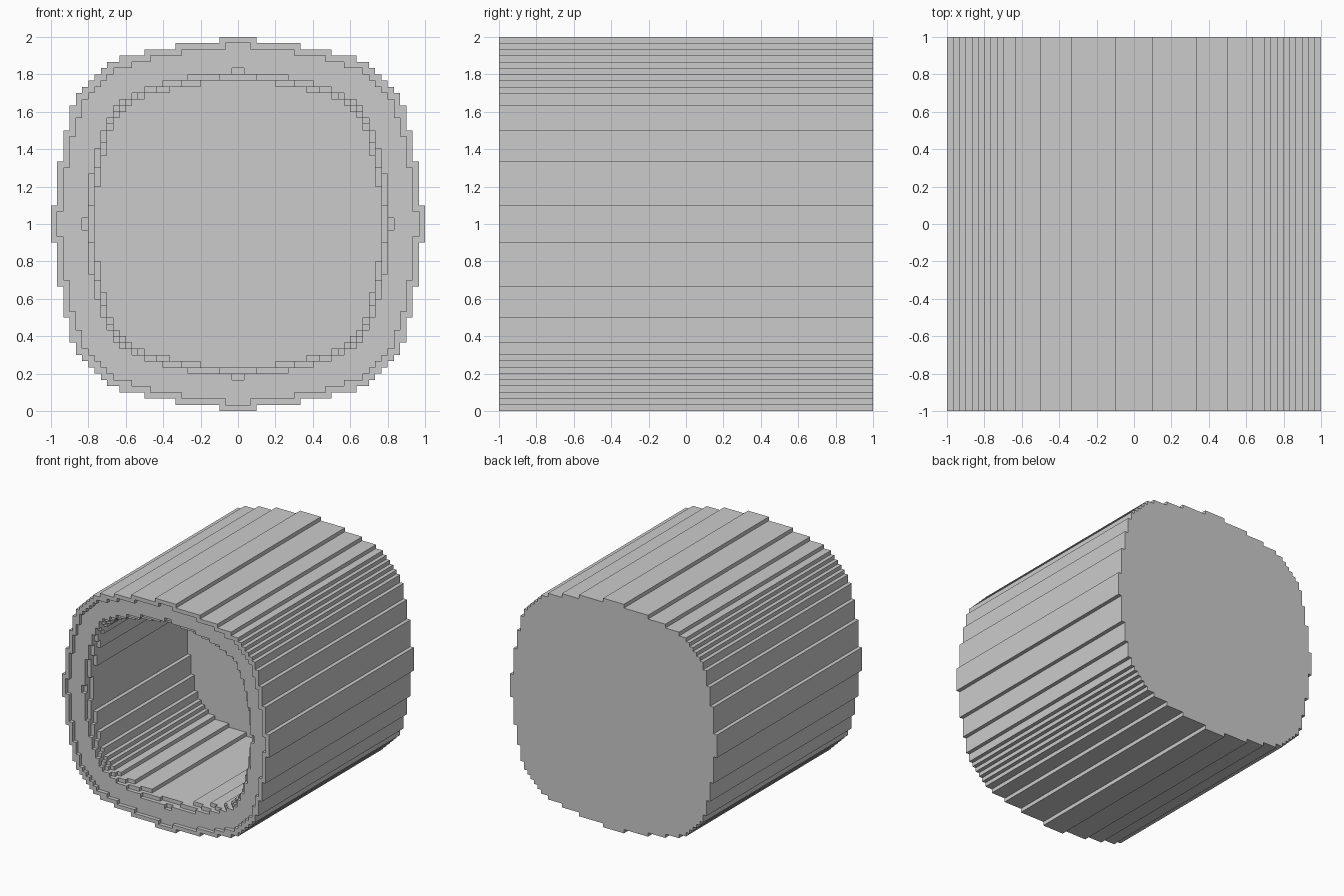
import bpy
import bmesh

cube = bpy.data.objects.get("Cube")
if cube:
    bpy.data.objects.remove(cube, do_unlink=True)

UNIT = 1 / 30  # width of one stair step

grey = bpy.data.materials.new("plain grey")
grey.use_nodes = True
grey.diffuse_color = (0.6, 0.6, 0.6, 1)
bsdf = next(n for n in grey.node_tree.nodes if n.type == 'BSDF_PRINCIPLED')
bsdf.inputs["Base Color"].default_value = (0.6, 0.6, 0.6, 1)


def stair_outline(steps):
    """Closed stepped outline, symmetric about both axes and the diagonal."""
    quarter = []
    for i, x in enumerate(steps):
        height = steps[-1 - i]
        quarter.append((x, height))
        if i < len(steps) - 1:
            quarter.append((x, steps[-2 - i]))
    outline = []
    for _ in range(4):
        outline += quarter
        quarter = [(z, -x) for x, z in quarter]
    return outline


def stepped_prism(name, steps, front, back):
    """Solid with a stepped outline running along y."""
    bm = bmesh.new()
    verts = [bm.verts.new((x * UNIT, front, 1 + z * UNIT))
             for x, z in stair_outline(steps)]
    face = bm.faces.new(verts)
    result = bmesh.ops.extrude_face_region(bm, geom=[face], use_keep_orig=True)
    moved = [v for v in result["geom"] if isinstance(v, bmesh.types.BMVert)]
    bmesh.ops.translate(bm, verts=moved, vec=(0, back - front, 0))
    bmesh.ops.recalc_face_normals(bm, faces=bm.faces[:])
    mesh = bpy.data.meshes.new(name)
    bm.to_mesh(mesh)
    bm.free()
    mesh.materials.append(grey)
    obj = bpy.data.objects.new(name, mesh)
    bpy.context.collection.objects.link(obj)
    return obj


# Outer body
cup = stepped_prism("stepped_cup", [3, 10, 15, 19] + list(range(21, 31)), -1, 1)

# Three shallow rim steps, then the deep hollow
hollows = [
    ([2, 9, 14, 17] + list(range(20, 30)), -1 + UNIT),
    ([1, 8, 12, 15, 17] + list(range(19, 26)), -1 + 2 * UNIT),
    ([3, 9, 13, 16] + list(range(18, 25)), -1 + 3 * UNIT),
    ([6, 11, 15] + list(range(17, 24)), 0.4),
]
bpy.context.view_layer.objects.active = cup
for steps, depth in hollows:
    cutter = stepped_prism("hollow_cutter", steps, -1.2, depth)
    cutter.hide_render = True
    cut = cup.modifiers.new("hollow", 'BOOLEAN')
    cut.operation = 'DIFFERENCE'
    cut.solver = 'EXACT'
    cut.object = cutter
    bpy.ops.object.modifier_apply(modifier=cut.name)
    bpy.data.objects.remove(cutter, do_unlink=True)
